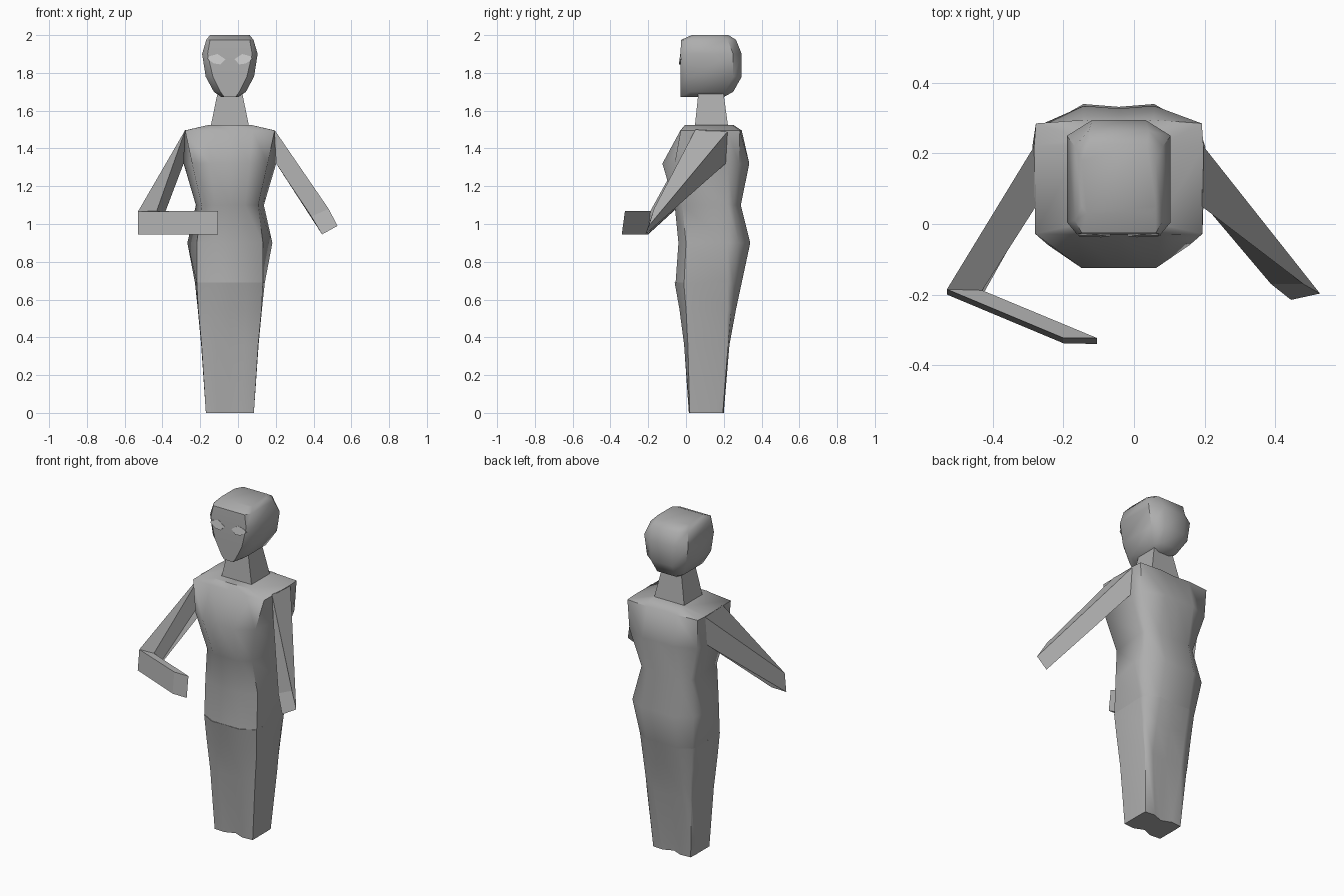
import bpy, bmesh, math

CX = -0.043  # centre line of the body


def grey(name, v):
    m = bpy.data.materials.new(name)
    m.diffuse_color = (v, v, v, 1)
    return m


DARK, LIGHT = grey("dark_grey", 0.42), grey("light_grey", 0.7)


def finish(name, bm, angle=None, mat=DARK):
    bmesh.ops.recalc_face_normals(bm, faces=bm.faces)
    me = bpy.data.meshes.new(name)
    bm.to_mesh(me)
    bm.free()
    me.materials.append(mat)
    ob = bpy.data.objects.new(name, me)
    bpy.context.collection.objects.link(ob)
    if angle:
        bpy.ops.object.select_all(action='DESELECT')
        ob.select_set(True)
        bpy.context.view_layer.objects.active = ob
        bpy.ops.object.shade_smooth_by_angle(angle=math.radians(angle))


def loft(name, rings, angle=None, mat=DARK):
    """Skin a list of equal-sized closed point loops and cap both ends."""
    bm = bmesh.new()
    loops = [[bm.verts.new(p) for p in r] for r in rings]
    n = len(rings[0])
    for a, b in zip(loops, loops[1:]):
        for i in range(n):
            j = (i + 1) % n
            bm.faces.new((a[i], a[j], b[j], b[i]))
    bm.faces.new(loops[0])
    bm.faces.new(loops[-1])
    finish(name, bm, angle, mat)


def mirrored(z, half):
    """Full loop from the half outline (front to back) of one level."""
    left = [(-x, y) for x, y in reversed(half) if x > 0]
    return [(CX + x, y, z) for x, y in half + left]


def body_ring(z, front, back, inner, corner, cy, side, bcorner, by, mid=0.0):
    return mirrored(z, [(0, front + mid), (inner, front), (corner, cy), (side, 0.22),
                        (bcorner, by), (0.10, back), (0, back - 0.008)])


# Torso: shoulders, chest, waist and hips
loft("torso", [
    body_ring(1.525, -0.005, 0.25, 0.10, 0.11, 0.0, 0.11, 0.11, 0.245),
    body_ring(1.495, -0.03, 0.295, 0.12, 0.237, -0.028, 0.24, 0.235, 0.285),
    body_ring(1.32, -0.125, 0.335, 0.105, 0.20, -0.06, 0.245, 0.225, 0.28),
    body_ring(1.10, -0.06, 0.29, 0.08, 0.15, -0.02, 0.18, 0.165, 0.25),
    body_ring(0.90, -0.04, 0.34, 0.09, 0.175, 0.0, 0.225, 0.205, 0.28),
    body_ring(0.69, -0.055, 0.295, 0.09, 0.175, -0.01, 0.185, 0.175, 0.25),
], 50)

# Legs: one tapering block with a shallow groove at the front and back
loft("legs", [
    body_ring(0.69, -0.06, 0.295, 0.09, 0.175, -0.012, 0.185, 0.175, 0.25, 0.004),
    body_ring(0.55, -0.035, 0.265, 0.085, 0.168, 0.0, 0.17, 0.162, 0.24, 0.01),
    body_ring(0.36, -0.01, 0.23, 0.075, 0.15, 0.01, 0.152, 0.147, 0.223, 0.015),
    [(CX + x, y, 0) for x, y in
     [(0, 0.04), (0.06, 0.015), (0.127, 0.02), (0.127, 0.15), (0.125, 0.195), (0.06, 0.2), (0, 0.175),
      (-0.06, 0.2), (-0.125, 0.195), (-0.127, 0.15), (-0.127, 0.02), (-0.06, 0.015)]],
], 55)


# Neck
def quad(z, w, y0, y1):
    return mirrored(z, [(w, y0), (w, y1)])


loft("neck", [quad(1.50, 0.105, 0.045, 0.225), quad(1.72, 0.06, 0.068, 0.195)])


# Head: flat tapering face, rounded skull
def head_ring(z, fw, fy, sw, sy, by, bw):
    return mirrored(z, [(fw, fy), (sw, sy), (sw, by - 0.045), (bw, by)])


loft("head", [
    head_ring(1.672, 0.03, -0.03, 0.045, 0.03, 0.20, 0.035),
    head_ring(1.70, 0.05, -0.03, 0.085, 0.02, 0.25, 0.06),
    head_ring(1.78, 0.09, -0.03, 0.128, 0.005, 0.295, 0.07),
    head_ring(1.90, 0.118, -0.03, 0.147, 0.005, 0.295, 0.075),
    head_ring(1.975, 0.105, -0.025, 0.125, 0.01, 0.265, 0.085),
    head_ring(2.0, 0.09, 0.03, 0.105, 0.05, 0.225, 0.08),
], 40)

# Eyes: small slanted facets
for side, name in ((-1, "right_eye"), (1, "left_eye")):
    shape = [(0.024, 1.872), (0.065, 1.9), (0.113, 1.887), (0.118, 1.873), (0.085, 1.85), (0.05, 1.845)]
    loft(name, [[(CX + side * x, -0.02, z) for x, z in shape],
                [(CX + side * x, -0.031 - (1.9 - z) * 0.12, z) for x, z in shape]], mat=LIGHT)


# Arms: each shoulder section runs front top, back top, back bottom, front bottom
def shoulder(side):
    return [(CX + side * x, y, z) for x, y, z in
            [(0.235, 0.05, 1.50), (0.24, 0.22, 1.49), (0.245, 0.21, 1.32), (0.245, 0.05, 1.32)]]


elbow = [(-0.43, -0.188, 1.07), (-0.53, -0.185, 1.065), (-0.53, -0.20, 0.945), (-0.43, -0.203, 0.945)]
hand = [(-0.105, -0.323, 1.07), (-0.20, -0.323, 1.07), (-0.20, -0.338, 0.945), (-0.105, -0.34, 0.945)]
loft("bent_arm", [shoulder(-1), elbow, hand])
loft("straight_arm", [shoulder(1), [(0.48, -0.17, 1.08), (0.527, -0.197, 0.99),
                                    (0.445, -0.215, 0.945), (0.388, -0.17, 1.04)]])
